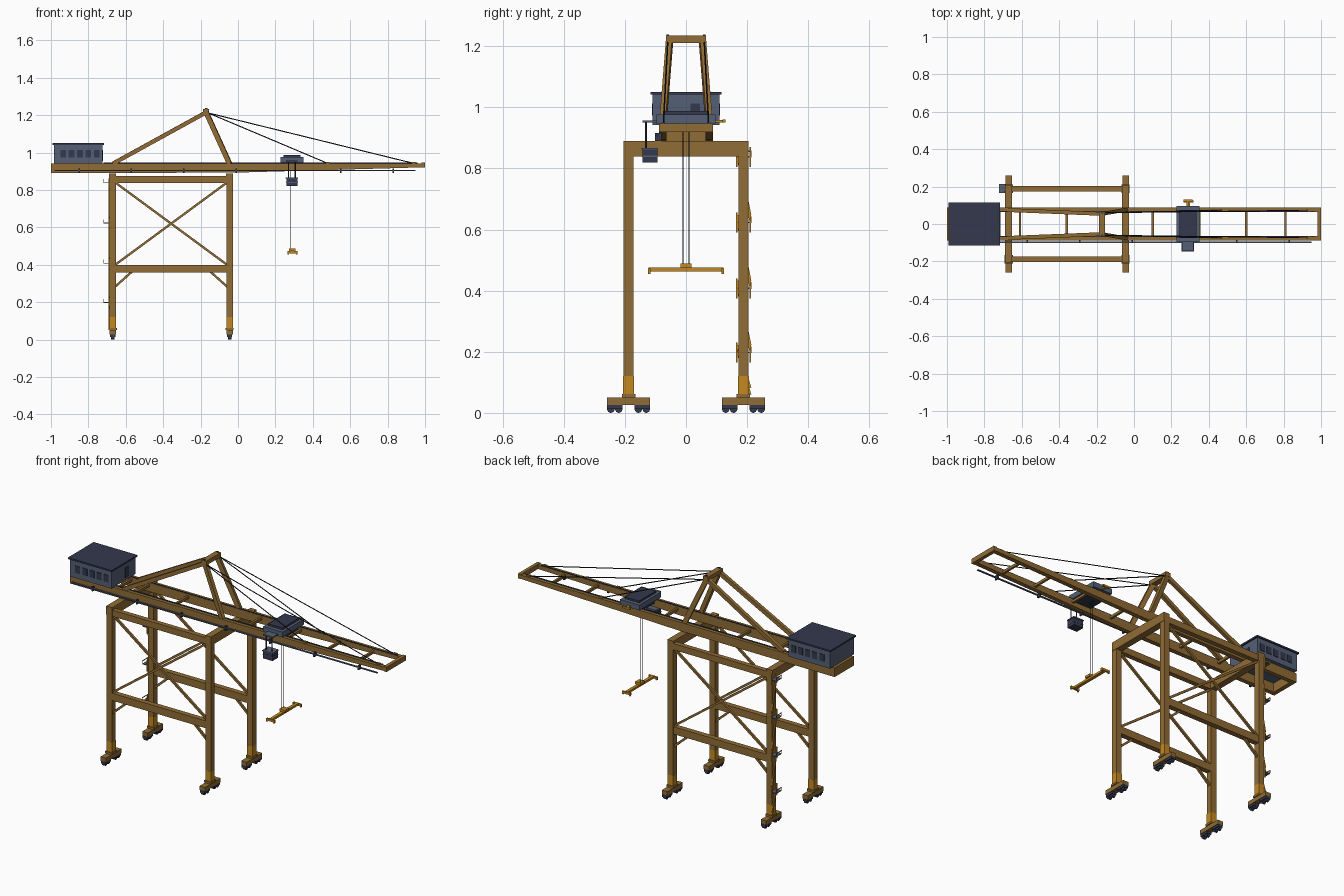
import bpy
import bmesh
from mathutils import Matrix, Vector

default_cube = bpy.data.objects.get("Cube")
if default_cube:
    bpy.data.objects.remove(default_cube, do_unlink=True)


def material(name, colour):
    mat = bpy.data.materials.new(name)
    mat.use_nodes = True
    mat.diffuse_color = (*colour, 1)
    mat.node_tree.nodes["Principled BSDF"].inputs["Base Color"].default_value = (*colour, 1)
    return mat


BROWN = material("ochre_brown_paint", (0.28, 0.15, 0.035))
YELLOW = material("safety_yellow", (0.55, 0.25, 0.015))
SLATE = material("slate_blue_panel", (0.09, 0.115, 0.18))
NAVY = material("dark_navy", (0.033, 0.04, 0.075))
CABLE = material("black_cable", (0.015, 0.018, 0.022))


def finish(name, bm, mat):
    bmesh.ops.recalc_face_normals(bm, faces=bm.faces)
    mesh = bpy.data.meshes.new(name)
    bm.to_mesh(mesh)
    bm.free()
    mesh.materials.append(mat)
    obj = bpy.data.objects.new(name, mesh)
    bpy.context.collection.objects.link(obj)


def box(name, mat, x, y, z):
    """Box from its lower and upper limits on each axis."""
    bm = bmesh.new()
    spans = [(min(s), max(s)) for s in (x, y, z)]
    centre = Vector([(a + b) / 2 for a, b in spans])
    size = Vector([b - a for a, b in spans])
    bmesh.ops.create_cube(bm, size=1, matrix=Matrix.Translation(centre) @ Matrix.Diagonal(size).to_4x4())
    finish(name, bm, mat)


def beam(name, mat, start, end, width, depth=None):
    """Rectangular bar between two points."""
    a, b = Vector(start), Vector(end)
    along = (b - a).normalized()
    side = along.cross(Vector((0, 0, 1)))
    side = side.normalized() if side.length > 0.001 else Vector((0, 1, 0))
    frame = Matrix((side, along.cross(side), along)).transposed().to_4x4()
    scale = Matrix.Diagonal((width, depth or width, (b - a).length, 1))
    bm = bmesh.new()
    bmesh.ops.create_cube(bm, size=1, matrix=Matrix.Translation((a + b) / 2) @ frame @ scale)
    finish(name, bm, mat)


def rod(name, mat, start, end, radius, sides=8):
    a, b = Vector(start), Vector(end)
    turn = (b - a).to_track_quat("Z", "Y").to_matrix().to_4x4()
    bm = bmesh.new()
    bmesh.ops.create_cone(bm, cap_ends=True, segments=sides, radius1=radius, radius2=radius,
                          depth=(b - a).length, matrix=Matrix.Translation((a + b) / 2) @ turn)
    finish(name, bm, mat)


def around(centre, half):
    return centre - half, centre + half


REAR, FRONT = -0.67, -0.045
LEG_Y = 0.188
SIDES = (("right", -1), ("left", 1))

# Legs, feet and travelling bogies
for end, x in (("rear", REAR), ("front", FRONT)):
    for label, side in SIDES:
        y = side * LEG_Y
        tag = f"{end}_{label}"
        box(f"leg_{tag}", BROWN, around(x, 0.017), around(y, 0.017), (0.118, 0.88))
        box(f"leg_base_{tag}", YELLOW, around(x, 0.0175), around(y, 0.0175), (0.06, 0.12))
        box(f"leg_flange_{tag}", BROWN, around(x, 0.022), around(y, 0.022), (0.05, 0.062))
        box(f"bogie_beam_{tag}", BROWN, around(x, 0.017), around(y, 0.07), (0.026, 0.05))
        for pair in (-1, 1):
            mid = y + pair * 0.045
            box(f"bogie_truck_{tag}", NAVY, around(x, 0.014), around(mid, 0.026), (0.013, 0.027))
            for wheel in (-1, 1):
                wy = mid + wheel * 0.013
                rod(f"wheel_{tag}", NAVY, (x - 0.009, wy, 0.012), (x + 0.009, wy, 0.012), 0.012, 14)
    box(f"portal_beam_{end}", BROWN, around(x, 0.019), around(0, 0.205), (0.839, 0.889))

# Side frames with cross bracing and knee braces
for label, side in SIDES:
    y = side * LEG_Y
    box(f"upper_side_beam_{label}", BROWN, (REAR, FRONT), around(y, 0.014), (0.838, 0.874))
    box(f"middle_side_beam_{label}", BROWN, (REAR, FRONT), around(y, 0.015), (0.358, 0.4))
    beam(f"brace_rising_{label}", BROWN, (REAR, y, 0.39), (FRONT, y, 0.85), 0.012)
    beam(f"brace_falling_{label}", BROWN, (REAR, y, 0.85), (FRONT, y, 0.39), 0.012)
    for x, inward in ((REAR, 1), (FRONT, -1)):
        beam(f"knee_brace_{label}", BROWN, (x + inward * 0.01, y, 0.28), (x + inward * 0.105, y, 0.365), 0.012)

# Twin boom girders with tapered outer half
profile = ((-1, 0.89), (0, 0.893), (0.99, 0.921), (0.99, 0.942), (-1, 0.942))
for label, side in SIDES:
    bm = bmesh.new()
    face = bm.faces.new([bm.verts.new((x, side * 0.063, z)) for x, z in profile])
    moved = bmesh.ops.extrude_face_region(bm, geom=[face], use_keep_orig=True)["geom"]
    bmesh.ops.translate(bm, vec=(0, side * 0.025, 0), verts=[v for v in moved if isinstance(v, bmesh.types.BMVert)])
    finish(f"boom_girder_{label}", bm, BROWN)
    box(f"trolley_rail_{label}", NAVY, (-0.72, 0.96), around(side * 0.067, 0.003), (0.94, 0.946))
box("boom_tip_beam", BROWN, (0.98, 1), around(0, 0.088), (0.919, 0.946))
box("boom_rear_beam", BROWN, (-1, -0.975), around(0, 0.087), (0.89, 0.942))
for x in (-0.72, -0.61, -0.36, 0.1, 0.35, 0.6, 0.81):
    box("boom_cross_tie", BROWN, around(x, 0.006), around(0, 0.065), (0.919, 0.934))

# Cable tray beside the boom
box("cable_tray", SLATE, (-0.98, 0.95), (-0.102, -0.094), (0.902, 0.908))
for step in range(7):
    x = -0.85 + step * 0.28
    box("cable_tray_hanger", NAVY, around(x, 0.004), (-0.102, -0.08), (0.89, 0.915))

# Mast: sloping legs, head beam and stays
APEX = -0.17
box("mast_head_beam", BROWN, around(APEX, 0.016), around(0, 0.066), (1.21, 1.234))
for label, side in SIDES:
    top = (APEX, side * 0.054, 1.215)
    beam(f"mast_front_leg_{label}", BROWN, top, (FRONT, side * 0.076, 0.94), 0.02, 0.026)
    beam(f"mast_back_leg_{label}", BROWN, top, (REAR, side * 0.074, 0.94), 0.02, 0.022)
    box(f"mast_pin_{label}", NAVY, around(APEX, 0.006), around(side * 0.06, 0.004), (1.23, 1.238))
    for reach in (0.48, 0.94):
        rod(f"boom_stay_{label}", CABLE, (APEX + 0.01, side * 0.06, 1.212), (reach, side * 0.074, 0.942), 0.0028, 6)
        box("stay_anchor", BROWN, around(reach, 0.01), around(side * 0.074, 0.006), (0.938, 0.95))

# Machinery house
box("machine_house", SLATE, (-0.985, -0.724), around(0, 0.109), (0.942, 1.043))
box("machine_house_roof", NAVY, (-0.993, -0.716), around(0, 0.116), (1.041, 1.05))
for label, side in SIDES:
    for i in range(5):
        box(f"house_window_{label}", NAVY, around(-0.935 + i * 0.045, 0.015), around(side * 0.109, 0.003), (0.973, 1.013))
box("house_door", NAVY, around(-0.724, 0.003), around(0.03, 0.016), (0.955, 1.013))

# Trolley with operator cabin
TROLLEY = 0.288
box("trolley_frame", SLATE, around(TROLLEY, 0.061), around(0, 0.097), (0.946, 0.976))
box("trolley_cover", NAVY, around(TROLLEY, 0.045), around(0, 0.075), (0.974, 0.987))
box("trolley_underframe", NAVY, around(TROLLEY, 0.05), around(0, 0.058), (0.925, 0.947))
box("trolley_side_bracket", YELLOW, around(TROLLEY, 0.006), (0.09, 0.128), (0.95, 0.958))
box("trolley_bracket_end", YELLOW, around(TROLLEY, 0.024), (0.12, 0.13), (0.95, 0.96))
box("cabin_arm", SLATE, around(TROLLEY, 0.031), (-0.142, -0.09), (0.95, 0.957))
for side in (-1, 1):
    x = TROLLEY + side * 0.018
    rod("cabin_hanger", NAVY, (x, -0.131, 0.86), (x, -0.131, 0.953), 0.003)
box("operator_cabin", NAVY, around(TROLLEY, 0.03), (-0.143, -0.094), (0.82, 0.862))
box("cabin_roof", SLATE, around(TROLLEY, 0.033), (-0.146, -0.091), (0.861, 0.867))
box("cabin_sill", SLATE, around(TROLLEY, 0.0315), (-0.1445, -0.0925), (0.838, 0.842))

# Hoist ropes and spreader
for side in (-1, 1):
    rod("hoist_rope", CABLE, (0.281, side * 0.01, 0.48), (0.281, side * 0.01, 0.94), 0.0018, 6)
    box("spreader_end", YELLOW, around(0.291, 0.026), around(side * 0.12, 0.005), (0.461, 0.473))
    for corner in (-1, 1):
        box("spreader_lock", YELLOW, around(0.291 + corner * 0.022, 0.004), around(side * 0.12, 0.004), (0.455, 0.465))
box("spreader_bar", YELLOW, around(0.291, 0.009), around(0, 0.122), (0.463, 0.475))
box("spreader_head_block", YELLOW, around(0.291, 0.017), around(0, 0.018), (0.474, 0.488))

# Access stairs on the rear left leg
levels = (0.06, 0.2, 0.41, 0.625, 0.84)
for low, high in zip(levels, levels[1:]):
    box("stair_landing", SLATE, (-0.72, -0.687), (0.166, 0.214), (high - 0.004, high))
    box("landing_rail", YELLOW, (-0.721, -0.718), (0.166, 0.214), (high + 0.014, high + 0.018))
    for y in (0.168, 0.212):
        box("landing_post", YELLOW, (-0.721, -0.718), around(y, 0.0015), (high, high + 0.016))
    for lift in (0, 0.022):
        beam("stair_flight", YELLOW, (-0.69, 0.211, low + lift), (-0.69, 0.168, high + lift), 0.005, 0.006)
    for y in (0.166, 0.21):
        beam("landing_strut", YELLOW, (-0.688, y, high - 0.035), (-0.688, y, high + 0.03), 0.006)
